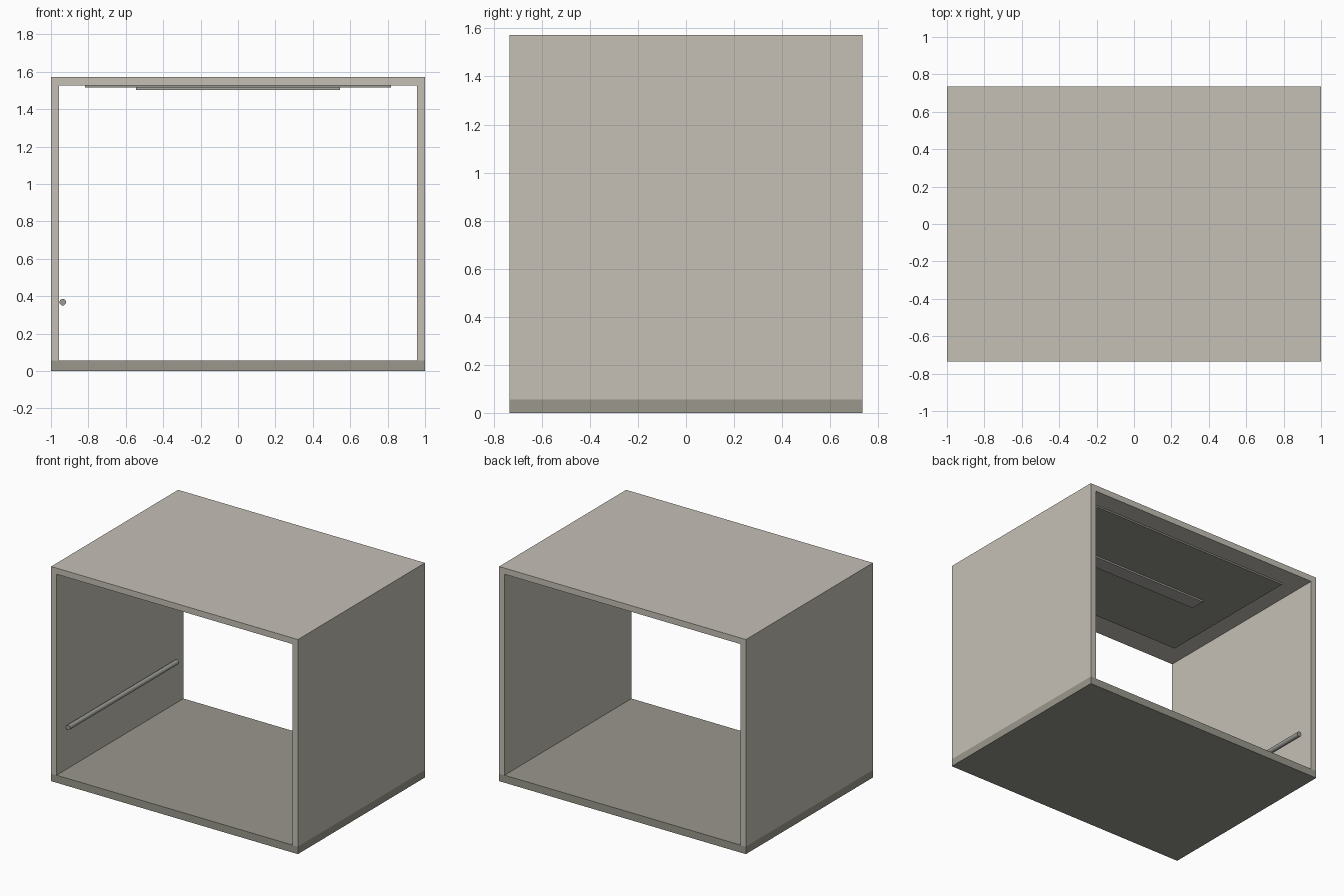
import bpy
import math

if "Cube" in bpy.data.objects:
    bpy.data.objects.remove(bpy.data.objects["Cube"])


def material(name, rgb):
    m = bpy.data.materials.new(name)
    m.diffuse_color = (*rgb, 1.0)
    m.use_nodes = True
    m.node_tree.nodes["Principled BSDF"].inputs["Base Color"].default_value = m.diffuse_color
    return m


PALE = material("pale warm grey", (0.56, 0.53, 0.47))
DARK = material("mid olive grey", (0.32, 0.31, 0.265))
STRIP = material("light metal grey", (0.42, 0.41, 0.38))
METAL = material("rail metal grey", (0.33, 0.33, 0.31))


def box(name, lo, hi, mat):
    """Axis-aligned slab between two opposite corners."""
    centre = [(a + b) / 2 for a, b in zip(lo, hi)]
    bpy.ops.mesh.primitive_cube_add(size=1, location=centre)
    ob = bpy.context.object
    ob.name = name
    ob.scale = [b - a for a, b in zip(lo, hi)]
    bpy.ops.object.transform_apply(location=False, rotation=False, scale=True)
    ob.data.materials.append(mat)
    return ob


DEPTH = 0.735      # half depth
FLOOR = 0.055      # top of the floor
CEILING = 1.527    # underside of the roof
TOP = 1.572
WALL = 0.956       # inner face of the side walls

# Shell: floor, roof and two side walls, open front and back
box("floor", (-1, -DEPTH, 0), (1, DEPTH, FLOOR), DARK)
box("roof", (-1, -DEPTH, CEILING), (1, DEPTH, TOP), PALE)
for side, x0, x1 in (("left", -1, -WALL), ("right", WALL, 1)):
    box(side + "_wall", (x0, -DEPTH, FLOOR), (x1, DEPTH, CEILING), PALE)

# Ceiling panel with a narrow strip below it
box("ceiling_panel", (-0.818, -0.545, 1.515), (0.818, 0.59, CEILING), DARK)
box("ceiling_strip", (-0.545, -0.03, 1.503), (0.545, 0.08, 1.515), STRIP)

# Rail along the inside of the left wall
bpy.ops.mesh.primitive_cylinder_add(vertices=16, radius=0.0175, depth=1.26,
                                    location=(-0.937, 0, 0.368),
                                    rotation=(math.pi / 2, 0, 0))
rail = bpy.context.object
rail.name = "wall_rail"
rail.data.materials.append(METAL)
bpy.ops.object.shade_smooth_by_angle(angle=math.radians(40))
